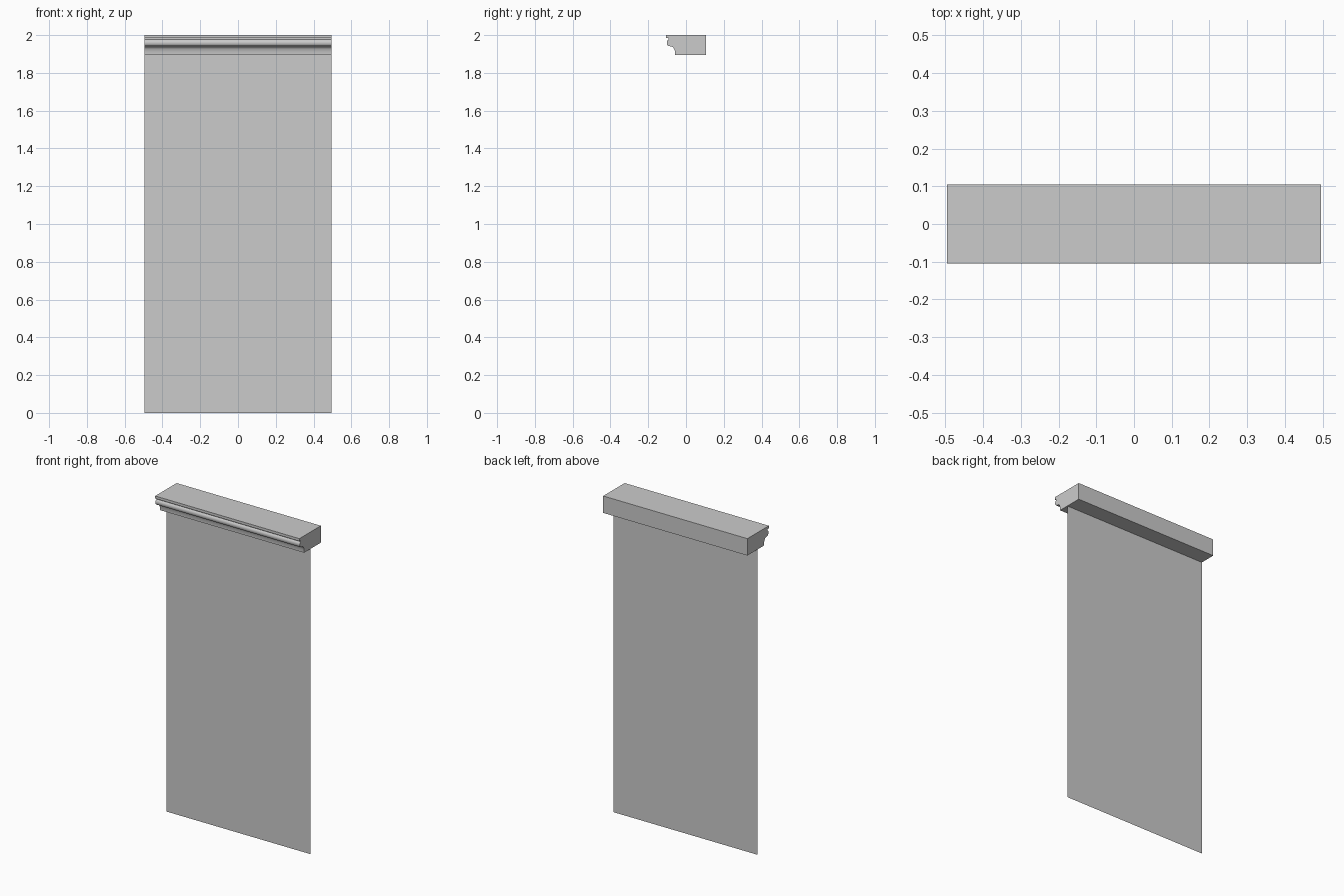
import bpy, math

if "Cube" in bpy.data.objects:
    bpy.data.objects.remove(bpy.data.objects["Cube"])

HALF_W = 0.495


def make_mesh(name, verts, faces):
    mesh = bpy.data.meshes.new(name)
    mesh.from_pydata(verts, [], faces)
    obj = bpy.data.objects.new(name, mesh)
    bpy.context.collection.objects.link(obj)
    return obj


def arc(cy, cz, ry, rz, a0, a1, n):
    """Elliptical arc points in the (y, z) plane, angles in degrees."""
    pts = []
    for i in range(n + 1):
        a = math.radians(a0 + (a1 - a0) * i / n)
        pts.append((cy + ry * math.cos(a), cz + rz * math.sin(a)))
    return pts


# Moulded cornice: fillet, half-round bead, S-curve, plain lower band
profile = [(0.105, 1.895), (0.105, 2.0), (-0.105, 2.0), (-0.105, 1.984), (-0.093, 1.984)]
profile += [(-0.093, 1.978)]
profile += arc(-0.086, 1.959, 0.016, 0.019, 115, 235, 7)
profile += arc(-0.083, 1.918, 0.022, 0.022, 80, 8, 6)
profile += [(-0.059, 1.916), (-0.059, 1.895)]

n = len(profile)
verts = [(x, y, z) for x in (-HALF_W, HALF_W) for y, z in profile]
faces = [tuple(range(n)), tuple(reversed(range(n, 2 * n)))]
faces += [(i, i + n, (i + 1) % n + n, (i + 1) % n) for i in range(n)]
cornice = make_mesh("cornice_box", verts, faces)
bpy.context.view_layer.objects.active = cornice
cornice.select_set(True)
bpy.ops.object.mode_set(mode='EDIT')
bpy.ops.mesh.select_all(action='SELECT')
bpy.ops.mesh.normals_make_consistent(inside=False)
bpy.ops.object.mode_set(mode='OBJECT')
bpy.ops.object.shade_smooth_by_angle(angle=math.radians(30))

# Thin hanging blind, a single sheet below the cornice
Y = 0.005
make_mesh("hanging_blind",
          [(-HALF_W, Y, 0), (HALF_W, Y, 0), (HALF_W, Y, 1.9), (-HALF_W, Y, 1.9)],
          [(0, 1, 2, 3)])
